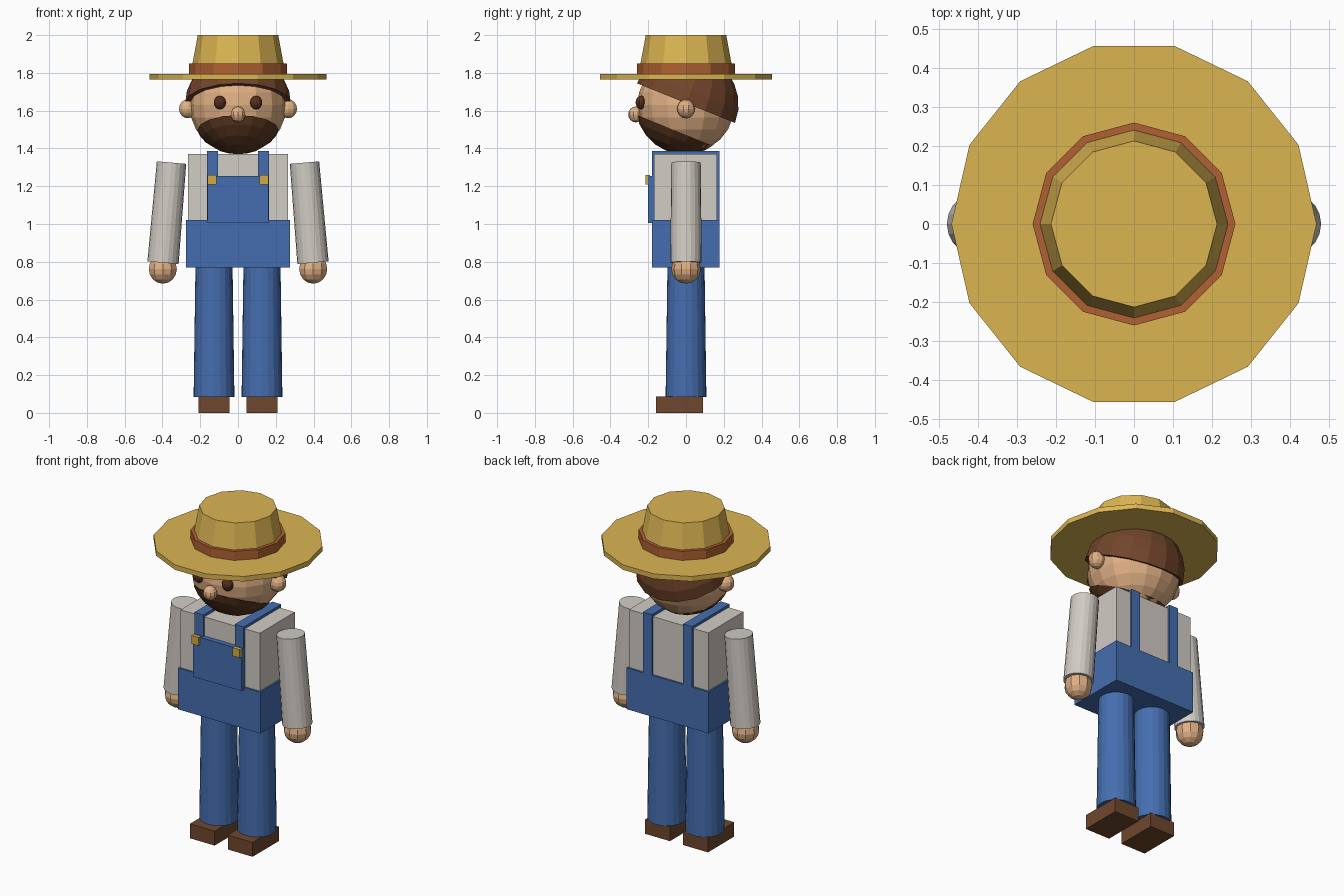
import bpy, bmesh
from math import radians, pi
from mathutils import Matrix, Vector

if "Cube" in bpy.data.objects:
    bpy.data.objects.remove(bpy.data.objects["Cube"])


def material(name, rgb):
    linear = [(c / 12.92) if c < 0.04 else ((c + 0.055) / 1.055) ** 2.4 for c in rgb]
    m = bpy.data.materials.new(name)
    m.use_nodes = True
    m.diffuse_color = (*linear, 1)
    m.node_tree.nodes["Principled BSDF"].inputs["Base Color"].default_value = (*linear, 1)
    return m


SKIN = material("skin", (0.88, 0.69, 0.52))
HAIR = material("brown hair", (0.45, 0.27, 0.17))
BEARD = material("dark beard", (0.36, 0.22, 0.13))
EYE = material("eye brown", (0.33, 0.18, 0.11))
SHIRT = material("shirt white", (0.82, 0.80, 0.77))
DENIM = material("denim blue", (0.27, 0.43, 0.69))
STRAW = material("straw", (0.86, 0.71, 0.32))
BAND = material("hat band", (0.69, 0.38, 0.20))
LEATHER = material("shoe leather", (0.44, 0.28, 0.18))
BRASS = material("brass", (0.83, 0.67, 0.27))


def finish(name, bm, mat, matrix=Matrix()):
    bmesh.ops.transform(bm, matrix=matrix, verts=bm.verts)
    bmesh.ops.recalc_face_normals(bm, faces=bm.faces)
    mesh = bpy.data.meshes.new(name)
    bm.to_mesh(mesh)
    bm.free()
    mesh.materials.append(mat)
    ob = bpy.data.objects.new(name, mesh)
    bpy.context.collection.objects.link(ob)
    return ob


def box(name, mat, low, high):
    bm = bmesh.new()
    bmesh.ops.create_cube(bm, size=1)
    low, high = Vector(low), Vector(high)
    place = Matrix.Translation((low + high) / 2) @ Matrix.Diagonal((*(high - low), 1))
    return finish(name, bm, mat, place)


def cone(name, mat, sides, bottom, top, r1, r2, turn=0):
    """Tapered cylinder running between two points."""
    bm = bmesh.new()
    bottom, top = Vector(bottom), Vector(top)
    axis = top - bottom
    bmesh.ops.create_cone(bm, cap_ends=True, segments=sides, radius1=r1, radius2=r2, depth=axis.length)
    aim = Vector((0, 0, 1)).rotation_difference(axis).to_matrix().to_4x4()
    place = Matrix.Translation((bottom + top) / 2) @ aim @ Matrix.Rotation(turn, 4, "Z")
    return finish(name, bm, mat, place)


def ball(name, mat, centre, radii, u=10, v=8, tilt=0, cut=None, keep_top=True):
    """Faceted ball, optionally cut flat at a height in its own tilted frame."""
    bm = bmesh.new()
    bmesh.ops.create_uvsphere(bm, u_segments=u, v_segments=v, radius=1)
    bmesh.ops.scale(bm, vec=radii, verts=bm.verts)
    if cut is not None:
        bmesh.ops.bisect_plane(bm, geom=bm.verts[:] + bm.edges[:] + bm.faces[:], plane_co=(0, 0, cut),
                               plane_no=(0, 0, 1), clear_inner=keep_top, clear_outer=not keep_top)
        bmesh.ops.holes_fill(bm, edges=[e for e in bm.edges if e.is_boundary])
    return finish(name, bm, mat, Matrix.Translation(centre) @ Matrix.Rotation(tilt, 4, "X"))


# Straw hat
cone("hat_brim", STRAW, 14, (0, 0, 1.765), (0, 0, 1.795), 0.468, 0.468, pi / 2)
cone("hat_band", BAND, 12, (0, 0, 1.79), (0, 0, 1.85), 0.26, 0.26)
cone("hat_crown", STRAW, 12, (0, 0, 1.79), (0, 0, 2.0), 0.252, 0.213)

# Head, hair and beard
ball("head", SKIN, (0, 0, 1.63), (0.257, 0.257, 0.257), 16, 12)
ball("hair", HAIR, (0, 0, 1.64), (0.28, 0.28, 0.27), 16, 12, radians(-22), 0)
ball("beard", BEARD, (0, -0.005, 1.63), (0.262, 0.262, 0.262), 16, 12, radians(-22), -0.145, False)
ball("nose", SKIN, (0, -0.266, 1.58), (0.04, 0.04, 0.042))

# Torso and overalls
box("shirt", SHIRT, (-0.265, -0.17, 0.79), (0.265, 0.165, 1.37))
box("overall_hips", DENIM, (-0.275, -0.18, 0.77), (0.275, 0.177, 1.02))
box("overall_bib", DENIM, (-0.162, -0.2, 1.005), (0.162, -0.165, 1.255))

# Paired parts, left is +x
for side, s in (("left", 1), ("right", -1)):
    ball(side + "_ear", SKIN, (s * 0.265, 0, 1.61), (0.05, 0.047, 0.05))
    ball(side + "_eye", EYE, (s * 0.096, -0.237, 1.643), (0.034, 0.03, 0.036))
    x1, x2 = sorted((s * 0.105, s * 0.165))
    box(side + "_strap", DENIM, (x1, -0.181, 1.0), (x2, 0.177, 1.386))
    x1, x2 = sorted((s * 0.114, s * 0.162))
    box(side + "_buckle", BRASS, (x1, -0.215, 1.21), (x2, -0.19, 1.26))
    cone(side + "_sleeve", SHIRT, 20, (s * 0.397, 0, 0.795), (s * 0.352, 0, 1.325), 0.083, 0.078)
    ball(side + "_hand", SKIN, (s * 0.398, 0, 0.762), (0.078, 0.078, 0.078))
    cone(side + "_leg", DENIM, 20, (s * 0.127, 0, 0.085), (s * 0.127, 0, 0.79), 0.108, 0.098)
    x1, x2 = sorted((s * 0.044, s * 0.21))
    box(side + "_shoe", LEATHER, (x1, -0.16, 0), (x2, 0.09, 0.087))
